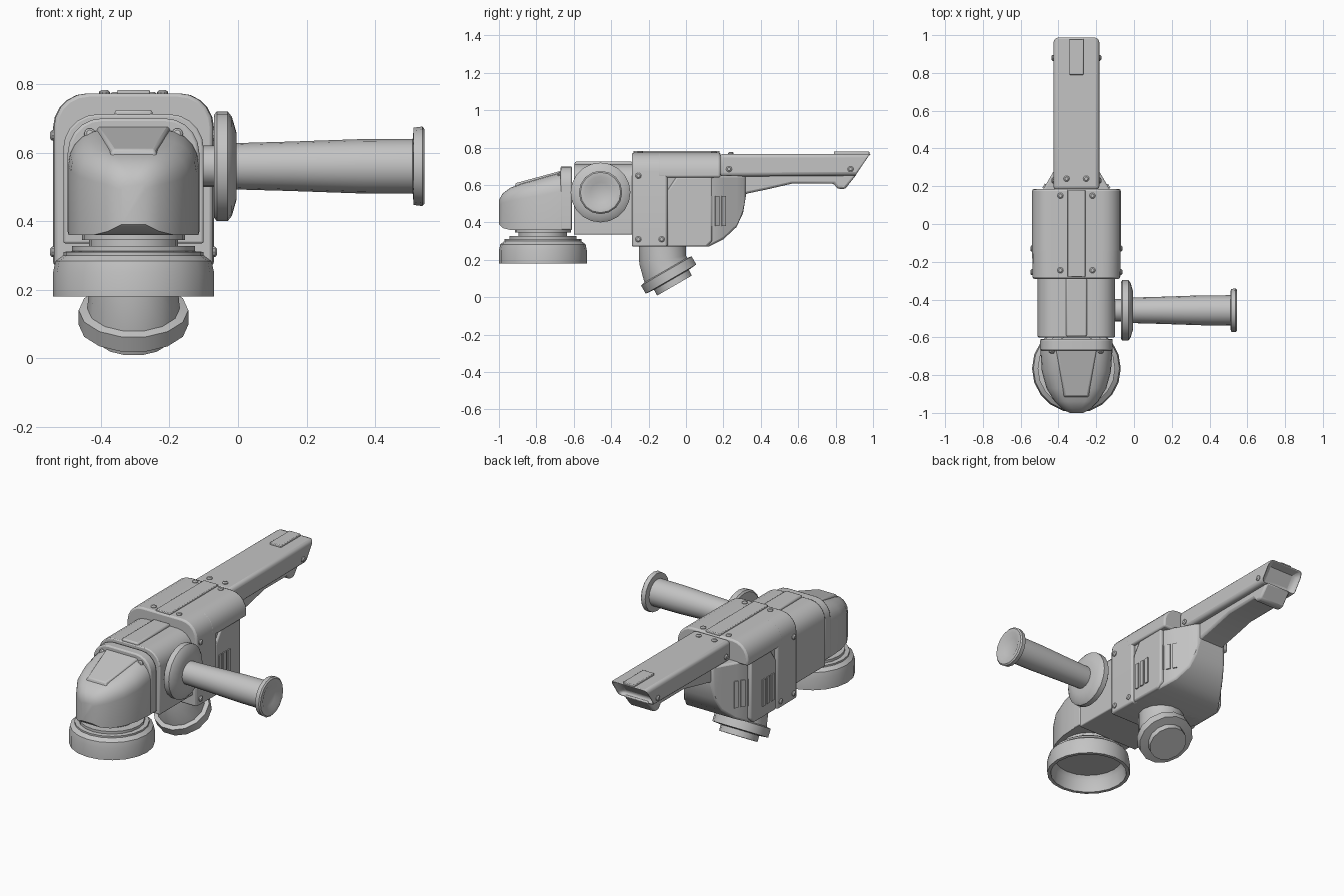
import bpy, bmesh, math
from mathutils import Vector, Matrix

if "Cube" in bpy.data.objects:
    bpy.data.objects.remove(bpy.data.objects["Cube"])

CX = -0.305  # centre line of the tool body
grey = bpy.data.materials.new("tool_grey")
grey.diffuse_color = (0.55, 0.55, 0.55, 1)
grey.use_nodes = True
grey.node_tree.nodes["Principled BSDF"].inputs["Base Color"].default_value = grey.diffuse_color


def loft(bm, rings):
    """Skin a list of equal point rings and cap both ends."""
    vs = [[bm.verts.new(p) for p in r] for r in rings]
    n = len(vs[0])
    for a, b in zip(vs, vs[1:]):
        for i in range(n):
            j = (i + 1) % n
            bm.faces.new((a[i], a[j], b[j], b[i]))
    bm.faces.new(vs[0][::-1])
    bm.faces.new(vs[-1])


def finish(name, bm, bevel=0.0, segs=2, angle=35):
    bmesh.ops.recalc_face_normals(bm, faces=bm.faces[:])
    me = bpy.data.meshes.new(name)
    bm.to_mesh(me)
    bm.free()
    ob = bpy.data.objects.new(name, me)
    bpy.context.collection.objects.link(ob)
    me.materials.append(grey)
    bpy.ops.object.select_all(action='DESELECT')
    ob.select_set(True)
    bpy.context.view_layer.objects.active = ob
    bpy.ops.object.shade_smooth_by_angle(angle=math.radians(angle))
    if bevel:
        m = ob.modifiers.new("bevel", 'BEVEL')
        m.width, m.segments, m.limit_method = bevel, segs, 'ANGLE'
        m.angle_limit = math.radians(40)
    return ob


def lathe(bm, prof, origin, axis, n=16):
    """Turn (height, radius) pairs around an axis."""
    q = Vector(axis).to_track_quat('Z', 'Y')
    ang = [2 * math.pi * i / n for i in range(n)]
    loft(bm, [[Vector(origin) + q @ Vector((r * math.cos(a), r * math.sin(a), h))
               for a in ang] for h, r in prof])


def turned(name, prof, origin, axis, n=16):
    bm = bmesh.new()
    lathe(bm, prof, origin, axis, n)
    return finish(name, bm)


def side_prism(name, pts, hw, bevel=0.0, segs=2):
    """Extrude a (y, z) outline across the body width."""
    bm = bmesh.new()
    loft(bm, [[(CX + s * hw, y, z) for y, z in pts] for s in (-1, 1)])
    return finish(name, bm, bevel, segs)


def arch(hw, zb, zt, r, n=5):
    """Outline with rounded top corners, in (x, z)."""
    half = [(hw, zb)] + [(hw - r + r * math.cos(a), zt - r + r * math.sin(a))
                         for a in (math.pi / 2 * i / n for i in range(n + 1))]
    return half + [(-x, z) for x, z in half[::-1]]


def arch_body(name, stations, bevel=0.0):
    """Loft arches along y; each station is (y, half width, bottom, top, radius)."""
    bm = bmesh.new()
    loft(bm, [[(CX + x, y, z) for x, z in arch(*p)] for y, *p in stations])
    return finish(name, bm, bevel)


def box(bm, c, size, rot=0.0):
    m = Matrix.Translation(c) @ Matrix.Rotation(rot, 4, 'Z') @ Matrix.Diagonal((*size, 1))
    bmesh.ops.create_cube(bm, size=1, matrix=m)


# Front gear head with rounded nose
arch_body("gear_head", [
    (-0.61, 0.19, 0.36, 0.67, 0.10), (-0.68, 0.19, 0.36, 0.665, 0.10),
    (-0.78, 0.183, 0.36, 0.635, 0.09), (-0.87, 0.158, 0.36, 0.61, 0.08),
    (-0.94, 0.115, 0.36, 0.585, 0.07), (-0.98, 0.075, 0.37, 0.555, 0.05),
    (-1.0, 0.035, 0.39, 0.52, 0.03)])
arch_body("head_collar", [(-0.61, 0.192, 0.36, 0.70, 0.1), (-0.67, 0.192, 0.36, 0.70, 0.1)], 0.008)

# Raised tapered plate on top of the head
bm = bmesh.new()
loft(bm, [[(CX + s * w, y, z) for s, w, y in
           ((-1, wb, -0.66), (1, wb, -0.66), (1, wf, yf), (-1, wf, yf))
           for z in (zb if y == -0.66 else zf,)]
          for wb, wf, yf, zb, zf in ((0.12, 0.075, -0.925, 0.63, 0.565),
                                     (0.105, 0.06, -0.91, 0.678, 0.61))])
finish("head_top_plate", bm, 0.006)

# Gear housing between head and motor
arch_body("gear_housing", [(-0.60, 0.205, 0.335, 0.712, 0.1), (-0.28, 0.205, 0.335, 0.712, 0.1)], 0.006)
bm = bmesh.new()
box(bm, (CX, -0.44, 0.70), (0.11, 0.31, 0.05))
finish("gear_housing_rib", bm, 0.008)

# Motor housing: front shell, top shell, side panels and tapered rear
arch_body("motor_front_shell", [(-0.29, 0.232, 0.27, 0.773, 0.1), (-0.10, 0.235, 0.27, 0.773, 0.1)], 0.01)
arch_body("motor_top_shell", [(-0.15, 0.235, 0.64, 0.773, 0.1), (0.185, 0.235, 0.64, 0.773, 0.1)], 0.01)
side_prism("side_panels", [(-0.1, 0.27), (-0.1, 0.57), (-0.05, 0.645),
                           (0.14, 0.645), (0.14, 0.30), (0.11, 0.27)], 0.226, 0.01)
bm = bmesh.new()
loft(bm, [[(CX - w, y, zb), (CX + w, y, zb), (CX + w, y, 0.65), (CX - w, y, 0.65)]
          for y, w, zb in ((-0.25, 0.215, 0.27), (0.12, 0.215, 0.27), (0.2, 0.167, 0.31),
                           (0.27, 0.126, 0.375), (0.305, 0.105, 0.45), (0.32, 0.09, 0.54))])
finish("motor_rear", bm, 0.01)
bm = bmesh.new()
box(bm, (CX, -0.05, 0.773), (0.095, 0.46, 0.02))
finish("top_strip", bm, 0.004)

# Cooling slats on the sides and the rear corners
bm = bmesh.new()
for s in (-1, 1):
    for i in (-1, 0, 1):
        box(bm, (CX + s * 0.226, -0.02 + i * 0.042, 0.42), (0.014, 0.026, 0.16))
        d = i * 0.04
        box(bm, (CX + s * (0.188 - d * 0.51), 0.165 + d * 0.86, 0.46),
            (0.014, 0.025, 0.16), s * math.radians(30.7))
finish("cooling_slats", bm)

# Rear handle with a recessed slanted end
bm = bmesh.new()
pts = [(0.18, 0.645), (0.18, 0.767), (1.0, 0.767), (0.92, 0.65)]
loft(bm, [[(CX + s * 0.122, y, z) for y, z in pts] for s in (-1, 1)])
bmesh.ops.recalc_face_normals(bm, faces=bm.faces[:])
end = [f for f in bm.faces if f.normal.y > 0.5]
bmesh.ops.inset_region(bm, faces=end, thickness=0.03, depth=0)
for v in end[0].verts:
    v.co.y -= 0.05
finish("rear_handle", bm, 0.022, 3)
side_prism("handle_lower_grip", [(0.29, 0.66), (0.29, 0.54), (0.33, 0.555), (0.44, 0.578),
                                 (0.57, 0.608), (0.79, 0.608), (0.81, 0.58),
                                 (0.85, 0.578), (0.915, 0.66)], 0.085, 0.012)
bm = bmesh.new()
box(bm, (CX, 0.885, 0.77), (0.075, 0.19, 0.018))
finish("handle_button", bm, 0.004)

# Open guard bowl, ring and spindle collar under the head
HEAD = (CX, -0.765, 0)
turned("disc_guard", [(0.275, 0.19), (0.25, 0.205), (0.18, 0.215), (0.18, 0.235), (0.25, 0.235),
                      (0.283, 0.228), (0.30, 0.205)], HEAD, (0, 0, 1), 20)
turned("guard_ring", [(0.29, 0.205), (0.31, 0.205), (0.312, 0.18), (0.327, 0.18)], HEAD, (0, 0, 1), 20)
turned("spindle_collar", [(0.32, 0.13), (0.345, 0.13), (0.345, 0.15), (0.37, 0.15)], HEAD, (0, 0, 1), 20)

# Side handle: stem, flange, tapered grip and dished end cap
GRIP = (0, -0.457, 0.56)
AX = (1, 0, 0)
turned("side_handle_stem", [(-0.13, 0.06), (-0.06, 0.06)], GRIP, AX)
turned("side_handle_flange", [(-0.07, 0.15), (-0.062, 0.16), (-0.03, 0.16), (-0.018, 0.145),
                              (-0.005, 0.10), (-0.005, 0.06)], GRIP, AX, 20)
turned("side_handle_grip", [(-0.03, 0.067), (0.15, 0.072), (0.35, 0.079), (0.52, 0.08)], GRIP, AX)
turned("side_handle_cap", [(0.51, 0.08), (0.513, 0.113), (0.538, 0.116), (0.545, 0.108),
                           (0.545, 0.085), (0.53, 0.055)], GRIP, AX)

# Bent outlet under the motor; rings are (y, z, tilt, radius)
bm = bmesh.new()
rings = []
for y, z, tilt, r in ((-0.125, 0.32, 0, 0.13), (-0.125, 0.20, 10, 0.13), (-0.108, 0.145, 30, 0.135),
                      (-0.105, 0.14, 30, 0.16), (-0.08, 0.097, 30, 0.16), (-0.078, 0.093, 30, 0.11),
                      (-0.062, 0.062, 30, 0.11)):
    t = math.radians(tilt)
    rings.append([(CX + r * math.cos(a), y + r * math.sin(a) * math.cos(t), z + r * math.sin(a) * math.sin(t))
                  for a in (2 * math.pi * i / 14 for i in range(14))])
loft(bm, rings)
finish("bent_outlet", bm)

# Screw heads on the sides, the top and the head
bm = bmesh.new()
head = [(-0.01, 0.016), (0.004, 0.016), (0.01, 0.009)]
for s in (-1, 1):
    for y, z, x in ((-0.255, 0.65, 0.234), (-0.255, 0.31, 0.234), (-0.13, 0.31, 0.234),
                    (0.23, 0.685, 0.122), (0.88, 0.685, 0.122)):
        lathe(bm, head, (CX + s * x, y, z), (s, 0, 0), 10)
    for x, y, z in ((0.085, 0.15, 0.773), (0.085, -0.245, 0.773), (0.052, 0.24, 0.767)):
        lathe(bm, head, (CX + s * x, y, z), (0, 0, 1), 10)
    lathe(bm, head, (CX + s * 0.128, -0.675, 0.655), (0, -1, 0.2), 10)
finish("screws", bm)
